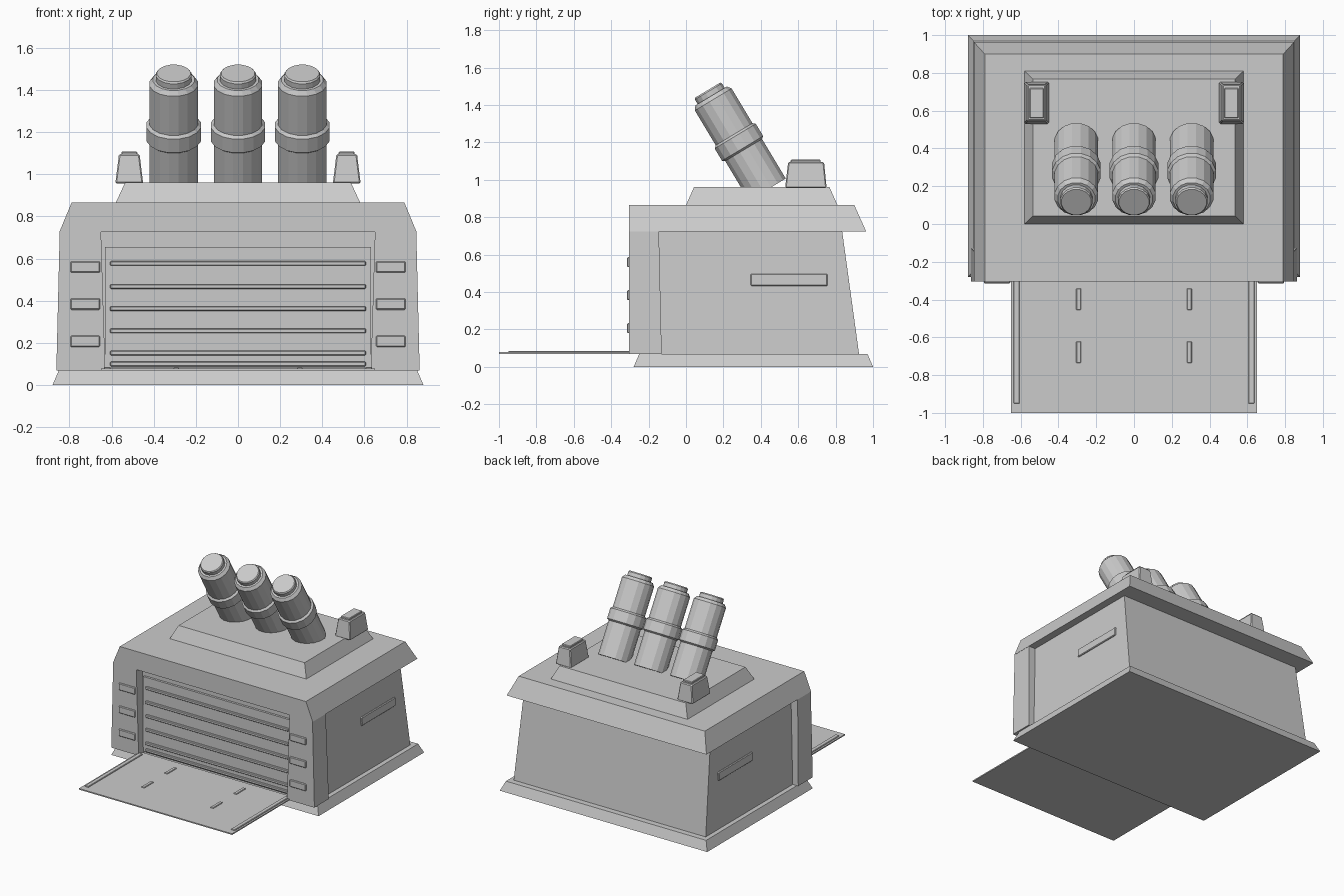
import bpy, bmesh, math
from mathutils import Matrix, Vector

if "Cube" in bpy.data.objects:
    bpy.data.objects.remove(bpy.data.objects["Cube"])


def finish(bm, name, bevel=0.0):
    bmesh.ops.recalc_face_normals(bm, faces=bm.faces)
    me = bpy.data.meshes.new(name)
    bm.to_mesh(me)
    bm.free()
    ob = bpy.data.objects.new(name, me)
    bpy.context.collection.objects.link(ob)
    if bevel:
        m = ob.modifiers.new("bevel", 'BEVEL')
        m.width = bevel
        m.segments = 1
    return ob


def taper(name, bottom, top, z0, z1, bevel=0.0, side=1):
    """Tapered box; bottom and top are (x0, x1, y0, y1); side=-1 mirrors in x."""
    bm = bmesh.new()
    rings = []
    for (x0, x1, y0, y1), z in ((bottom, z0), (top, z1)):
        rings.append([bm.verts.new((side * x, y, z))
                      for x, y in ((x0, y0), (x1, y0), (x1, y1), (x0, y1))])
    lo, hi = rings
    bm.faces.new(lo)
    bm.faces.new(hi)
    for i in range(4):
        j = (i + 1) % 4
        bm.faces.new((lo[i], lo[j], hi[j], hi[i]))
    return finish(bm, name, bevel)


def box(name, rect, z0, z1, bevel=0.0, side=1):
    return taper(name, rect, rect, z0, z1, bevel, side)


def lathe(name, profile, matrix, sides=16):
    """Revolve (radius, height) points, capped at both ends."""
    bm = bmesh.new()
    rings = [[bm.verts.new(matrix @ Vector((r * math.cos(a), r * math.sin(a), h)))
              for a in (2 * math.pi * (i + 0.5) / sides for i in range(sides))]
             for r, h in profile]
    for a, b in zip(rings, rings[1:]):
        for i in range(sides):
            j = (i + 1) % sides
            bm.faces.new((a[i], a[j], b[j], b[i]))
    bm.faces.new(rings[0])
    bm.faces.new(rings[-1])
    return finish(bm, name)


# Main building masses
taper("plinth", (-.88, .88, -.28, 1.0), (-.85, .85, -.25, .97), 0, .07)
taper("body", (-.815, .815, -.23, .925), (-.79, .79, -.23, .835), .07, .725)
taper("roof", (-.848, .848, -.305, .963), (-.79, .79, -.305, .9), .725, .865)
taper("roof_platform", (-.58, .58, 0, .81), (-.535, .535, .043, .767), .865, .962)

# Front door with horizontal slats
box("door", (-.632, .632, -.247, -.22), .08, .655)
for z in (.577, .467, .362, .257, .152, .1):
    box("door_slat", (-.607, .607, -.26, -.24), z - .011, z + .011, .004)

# Loading ramp
box("ramp", (-.65, .65, -1.0, -.26), .07, .079)

for s in (-1, 1):
    # Front pillars and their raised plates
    taper("front_pillar", (.63, .862, -.305, -.13), (.65, .846, -.305, -.145),
          .07, .725, side=s)
    for z in (.56, .384, .207):
        box("pillar_plate", (.655, .795, -.315, -.295), z - .027, z + .027, .005, s)
    # Side wall plate
    taper("side_plate", (.78, .811, .345, .757), (.78, .808, .345, .757),
          .433, .498, .005, s)
    # Ramp rails and treads
    box("ramp_rail", (.605, .637, -.95, -.29), .075, .086, .003, s)
    for y in (-.398, -.678):
        box("ramp_tread", (.28, .306, y - .057, y + .057), .075, .085, .003, s)
    # Roof vent blocks
    taper("roof_vent", (.45, .582, .53, .752), (.467, .565, .546, .738),
          .957, 1.095, .006, s)
    box("vent_cap", (.478, .553, .56, .72), 1.09, 1.108, .004, s)

# Tilted chimney tubes
tube_profile = [(.117, 0), (.117, .562), (.1, .584), (.086, .584),
                (.086, .612), (.08, .62)]
band_profile = [(.115, .245), (.131, .257), (.131, .333), (.115, .347)]
for x in (-.305, 0, .305):
    m = Matrix.Translation((x, .435, .948)) @ Matrix.Rotation(math.radians(31), 4, 'X')
    lathe("chimney", tube_profile, m)
    lathe("chimney_band", band_profile, m)
